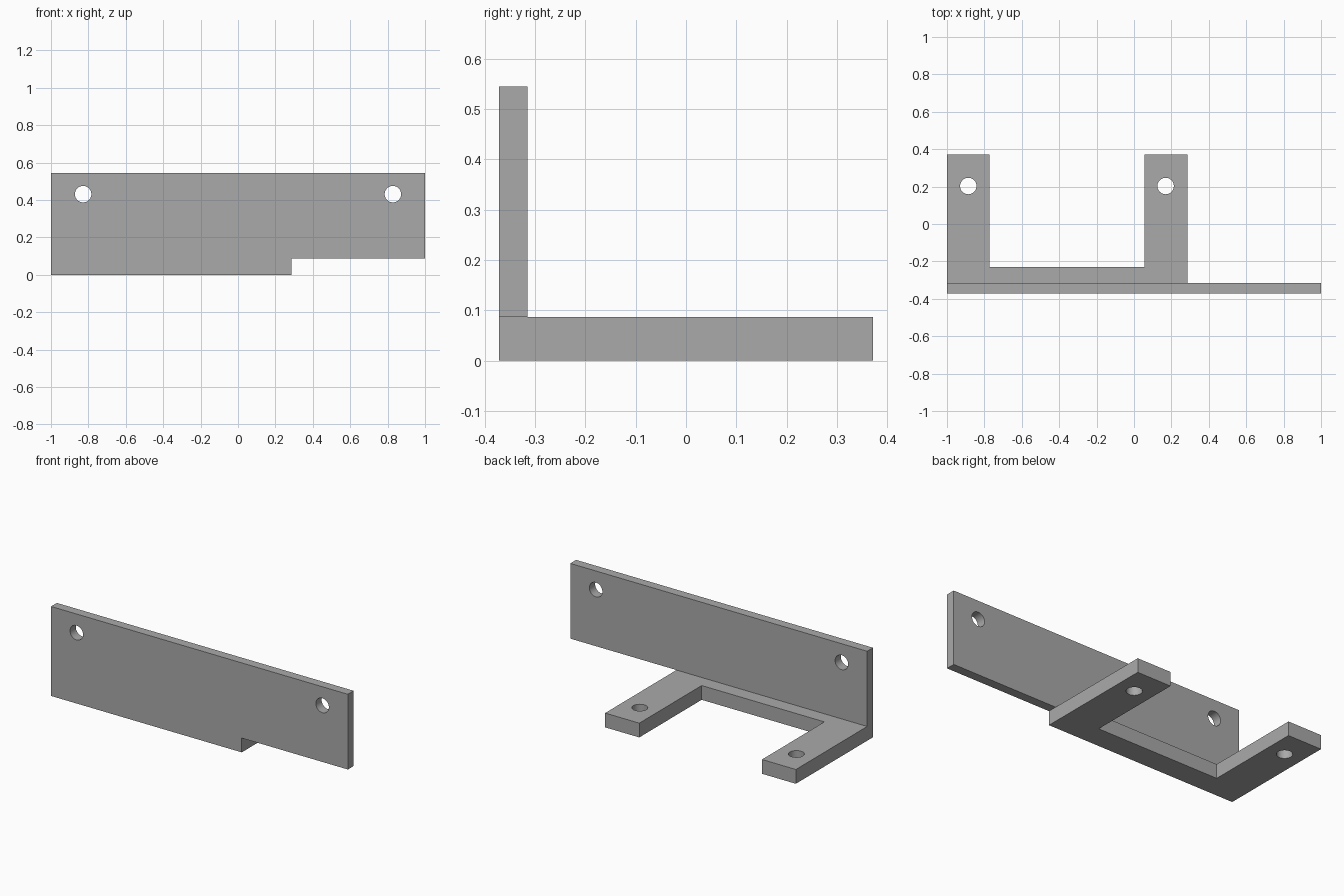
import bpy, bmesh, math
from mathutils import Vector

cube = bpy.data.objects.get("Cube")
if cube:
    bpy.data.objects.remove(cube, do_unlink=True)

GREY = (0.4, 0.4, 0.4, 1)
steel = bpy.data.materials.new("plain grey")
steel.use_nodes = True
steel.diffuse_color = GREY
steel.node_tree.nodes["Principled BSDF"].inputs["Base Color"].default_value = GREY

LEFT, RIGHT, ARM_END = -1.0, 1.0, 0.285
FRONT, PLATE_BACK, BACK = -0.371, -0.315, 0.371
BASE_TOP, TOP = 0.087, 0.545
HOLE_RADIUS = 0.044


def extrude_profile(name, points, offset):
    """Closed solid from a flat outline pushed along an offset."""
    bm = bmesh.new()
    face = bm.faces.new([bm.verts.new(p) for p in points])
    result = bmesh.ops.extrude_face_region(bm, geom=[face], use_keep_orig=True)
    moved = [g for g in result["geom"] if isinstance(g, bmesh.types.BMVert)]
    bmesh.ops.translate(bm, verts=moved, vec=Vector(offset))
    bmesh.ops.recalc_face_normals(bm, faces=bm.faces[:])
    mesh = bpy.data.meshes.new(name)
    bm.to_mesh(mesh)
    bm.free()
    mesh.materials.append(steel)
    obj = bpy.data.objects.new(name, mesh)
    bpy.context.collection.objects.link(obj)
    return obj


def boolean(target, tool, operation):
    """Apply a boolean and discard its tool."""
    bpy.context.view_layer.objects.active = target
    mod = target.modifiers.new(operation.lower(), "BOOLEAN")
    mod.operation, mod.solver, mod.object = operation, "EXACT", tool
    bpy.ops.object.modifier_apply(modifier=mod.name)
    bpy.data.objects.remove(tool, do_unlink=True)


def drill(target, location, rotation=(0, 0, 0)):
    bpy.ops.mesh.primitive_cylinder_add(vertices=40, radius=HOLE_RADIUS, depth=0.2,
                                        location=location, rotation=rotation)
    cutter = bpy.context.object
    cutter.name = "hole_cutter"
    cutter.hide_render = True
    cutter.data.materials.append(steel)
    boolean(target, cutter, "DIFFERENCE")


# Upright plate, notched under its overhanging end
plate_outline = [(LEFT, 0), (ARM_END, 0), (ARM_END, BASE_TOP),
                 (RIGHT, BASE_TOP), (RIGHT, TOP), (LEFT, TOP)]
bracket = extrude_profile("mounting_bracket", [(x, FRONT, z) for x, z in plate_outline],
                          (0, PLATE_BACK - FRONT, 0))

# U-shaped foot with two arms
inner_left, inner_right, web_back = -0.772, 0.055, -0.229
foot_start = PLATE_BACK - 0.02
foot_outline = [(LEFT, foot_start), (ARM_END, foot_start), (ARM_END, BACK),
                (inner_right, BACK), (inner_right, web_back),
                (inner_left, web_back), (inner_left, BACK), (LEFT, BACK)]
foot = extrude_profile("foot", [(x, y, 0) for x, y in foot_outline], (0, 0, BASE_TOP))
boolean(bracket, foot, "UNION")

# Screw holes through the plate and the arms
for x in (-0.828, 0.828):
    drill(bracket, (x, (FRONT + PLATE_BACK) / 2, 0.431), (math.pi / 2, 0, 0))
for x in (-0.886, 0.169):
    drill(bracket, (x, 0.203, BASE_TOP / 2))

# Smooth hole walls, crisp plate edges
bpy.ops.object.select_all(action="DESELECT")
bracket.select_set(True)
bpy.context.view_layer.objects.active = bracket
bpy.ops.object.shade_smooth_by_angle(angle=math.radians(30))
